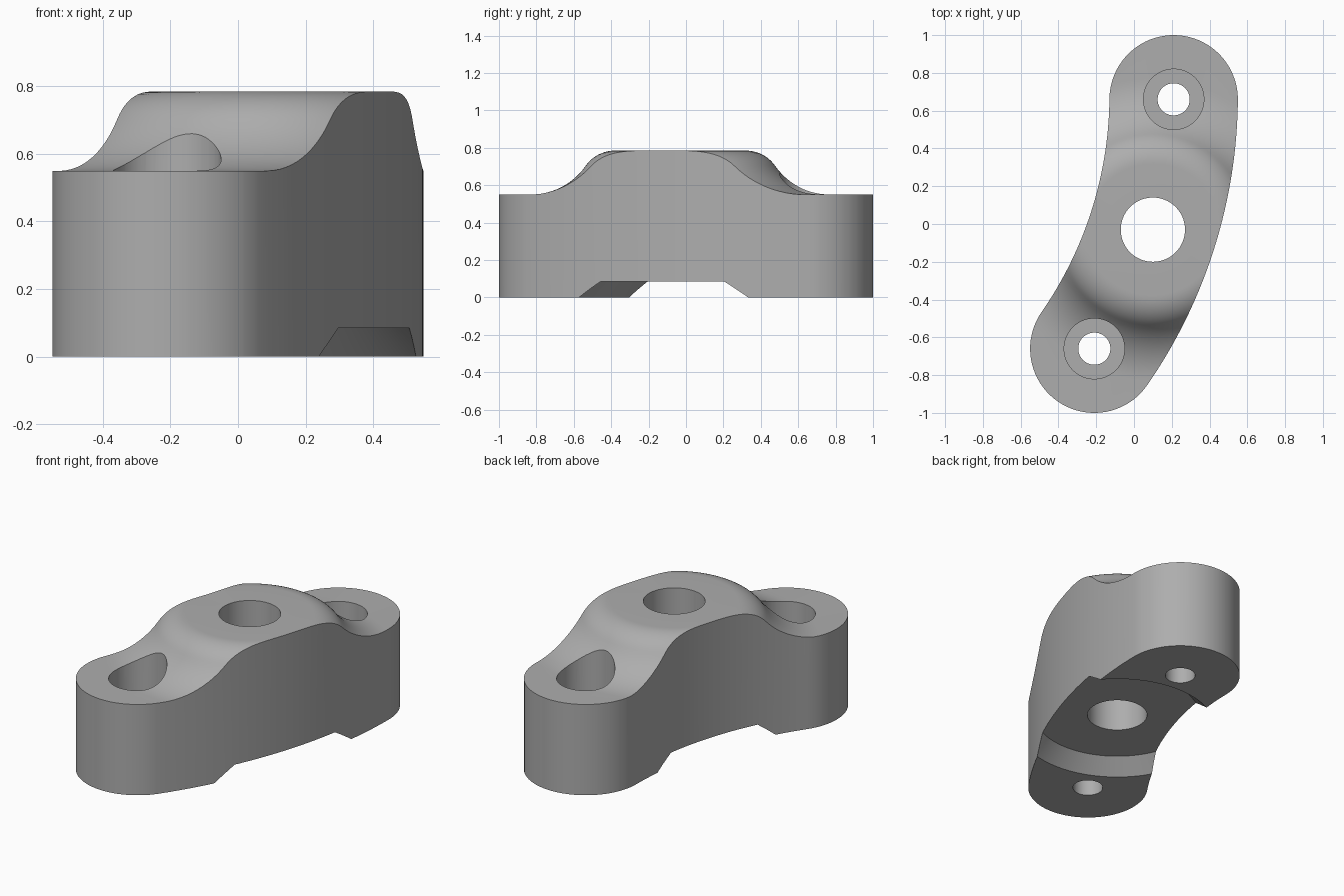
import bpy, bmesh, math
from mathutils import Vector

if "Cube" in bpy.data.objects:
    bpy.data.objects.remove(bpy.data.objects["Cube"])

END = Vector((0.21, 0.66))      # upper end centre; the lower one is its opposite
W = 0.34                        # half width of the curved bar
HUB = Vector((0.10, -0.03))     # central hole
mat = bpy.data.materials.new("mid_grey")
mat.diffuse_color = (0.42, 0.42, 0.42, 1)
mat.use_nodes = True
mat.node_tree.nodes["Principled BSDF"].inputs["Base Color"].default_value = mat.diffuse_color


def make(name, bm):
    bmesh.ops.recalc_face_normals(bm, faces=bm.faces[:])
    me = bpy.data.meshes.new(name)
    bm.to_mesh(me)
    bm.free()
    me.materials.append(mat)
    ob = bpy.data.objects.new(name, me)
    bpy.context.collection.objects.link(ob)
    return ob


def lathe(name, centre, profile, n):
    """Closed (radius, height) profile turned about a vertical axis."""
    bm = bmesh.new()
    rings = []
    for i in range(n):
        a = 2 * math.pi * i / n
        rings.append([bm.verts.new((centre[0] + r * math.cos(a), centre[1] + r * math.sin(a), z))
                      for r, z in profile])
    m = len(profile)
    for i in range(n):
        p, q = rings[i], rings[(i + 1) % n]
        for j in range(m):
            k = (j + 1) % m
            bm.faces.new((p[j], q[j], q[k], p[k]))
    return make(name, bm)


def stepped_plug(name, centre, levels, n=64):
    """Solid stack of cylinders, with closed caps."""
    bm = bmesh.new()
    rings = [[bm.verts.new((centre[0] + r * math.cos(2 * math.pi * i / n),
                            centre[1] + r * math.sin(2 * math.pi * i / n), z))
              for i in range(n)] for r, z in levels]
    for p, q in zip(rings, rings[1:]):
        for i in range(n):
            k = (i + 1) % n
            bm.faces.new((p[i], p[k], q[k], q[i]))
    bm.faces.new(rings[0])
    bm.faces.new(rings[-1])
    return make(name, bm)


def arc(c, r, a, b, n):
    return [(c[0] + r * math.cos(a + (b - a) * i / n), c[1] + r * math.sin(a + (b - a) * i / n))
            for i in range(n + 1)]


# Curved bar outline: two concentric arcs and two round ends
half = END.length
sag = 0.104
R = (half * half + sag * sag) / (2 * sag)
side = Vector((END.y, -END.x)).normalized()
C = -side * (R - sag)
a1 = math.atan2(END.y - C.y, END.x - C.x)
a2 = math.atan2(-END.y - C.y, -END.x - C.x)
outline = (arc(C, R + W, a2, a1, 40)[:-1] + arc(END, W, a1, a1 + math.pi, 40)[:-1]
           + arc(C, R - W, a1, a2, 40)[:-1] + arc(-END, W, a2 + math.pi, a2 + 2 * math.pi, 40)[:-1])
bm = bmesh.new()
base = bm.faces.new([bm.verts.new((x, y, -0.2)) for x, y in outline])
ext = bmesh.ops.extrude_face_region(bm, geom=[base])
bmesh.ops.translate(bm, vec=(0, 0, 1.3), verts=[v for v in ext["geom"] if isinstance(v, bmesh.types.BMVert)])
body = make("clamp_body", bm)

# Turned envelope: raised hub with blended slope, bevelled recess below, centre hole
rb, rt = 0.357, 0.35
ra = ((0.8 - rt) ** 2 + 0.122 ** 2 - rb ** 2) / (2 * (rb - 0.122))
foot, crown = (0.8, 0.55 + rb), (rt, 0.785 - ra)
t = math.atan2(foot[1] - crown[1], foot[0] - crown[0])
slope = arc(foot, rb, -math.pi / 2, t - math.pi, 12) + arc(crown, ra, t, math.pi / 2, 10)[1:]
profile = [(0.17, 0.085), (0.47, 0.085), (0.56, 0), (1.5, 0), (1.5, 0.55)] + slope + [(0.17, 0.785)]
envelope = lathe("hub_envelope", HUB, profile, 128)

# Counterbored bolt holes at both ends
plugs = [stepped_plug("bolt_hole_cutter", c, [(0.085, -0.3), (0.085, 0.25), (0.16, 0.25), (0.16, 1.3)])
         for c in (END, -END)]

bpy.context.view_layer.objects.active = body
body.select_set(True)
for cutter, op in [(envelope, 'INTERSECT')] + [(p, 'DIFFERENCE') for p in plugs]:
    mod = body.modifiers.new("cut", 'BOOLEAN')
    mod.operation, mod.object, mod.solver = op, cutter, 'EXACT'
    bpy.ops.object.modifier_apply(modifier=mod.name)
    bpy.data.objects.remove(cutter)

# Single grey finish with smooth curved walls
body.data.materials.clear()
body.data.materials.append(mat)
for p in body.data.polygons:
    p.material_index = 0
bpy.ops.object.shade_smooth_by_angle(angle=math.radians(30))
